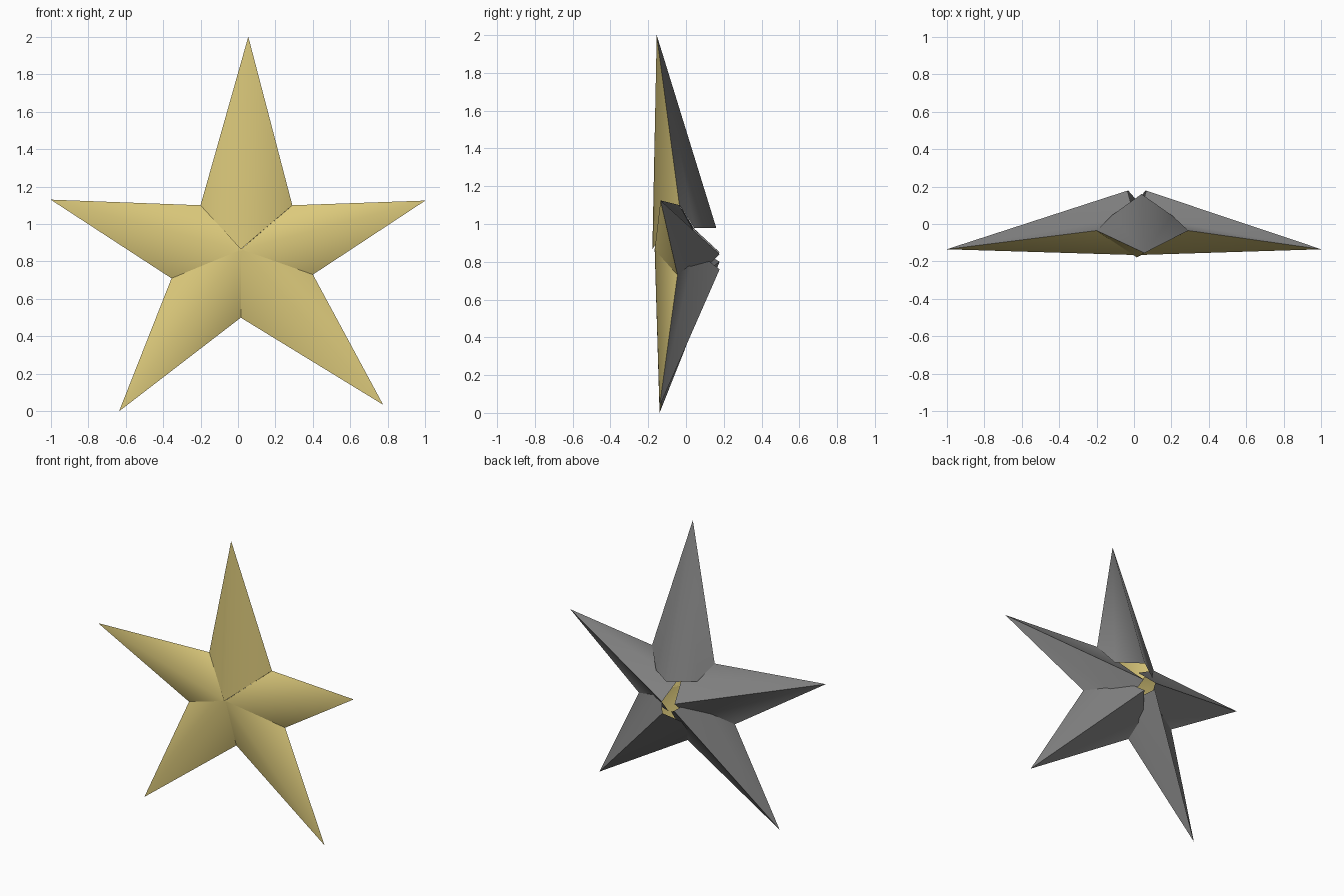
import bpy, math
from mathutils import Vector

if "Cube" in bpy.data.objects:
    bpy.data.objects.remove(bpy.data.objects["Cube"])


def material(name, rgb):
    m = bpy.data.materials.new(name)
    m.diffuse_color = (*rgb, 1)
    m.use_nodes = True
    m.node_tree.nodes["Principled BSDF"].inputs["Base Color"].default_value = m.diffuse_color
    return m


gold = material("gold", (0.72, 0.59, 0.20))
grey = material("grey", (0.22, 0.22, 0.22))

# Notches between the arms, shared by neighbours (x, y, z)
notches = [(-0.20, -0.035, 1.10), (0.29, -0.035, 1.10), (0.40, -0.045, 0.73),
           (0.015, -0.04, 0.50), (-0.355, -0.04, 0.71)]

# name, tip, front centre, back ridge end
arms = [
    ("top_arm", (0.055, -0.155, 2.0), (0.015, -0.178, 0.865), (0.04, 0.16, 0.98)),
    ("right_arm", (1.0, -0.135, 1.125), (0.01, -0.166, 0.86), (0.065, 0.178, 0.84)),
    ("lower_right_arm", (0.775, -0.14, 0.035), (0.015, -0.166, 0.87), (0.06, 0.178, 0.76)),
    ("lower_left_arm", (-0.635, -0.14, 0.0), (0.02, -0.166, 0.87), (-0.03, 0.178, 0.80)),
    ("left_arm", (-1.0, -0.135, 1.13), (0.02, -0.166, 0.86), (-0.035, 0.178, 0.85)),
]


def make_arm(name, tip, front, back, n1, n2):
    """Hollow tapering arm: gold ridge in front, rounded grey shell behind."""
    tip, front, back, n1, n2 = map(Vector, (tip, front, back, n1, n2))
    axis = tip - back
    axis.y = 0
    axis.normalize()
    side = Vector((axis.z, 0, -axis.x))
    # rounded corners of the back shell's open end
    mids = []
    for n in (n1, n2):
        m = back + side * ((n - back).dot(side) * 0.66)
        m.y = 0.045
        mids.append(m)
    verts = [tip, n1, front, n2, mids[1], back, mids[0]]
    faces = [(0, i, i % 6 + 1) for i in range(1, 7)]
    me = bpy.data.meshes.new(name)
    me.from_pydata(verts, [], faces)
    me.materials.append(gold)
    me.materials.append(grey)
    for i, p in enumerate(me.polygons):
        p.material_index = 0 if i < 2 else 1
    ob = bpy.data.objects.new(name, me)
    bpy.context.collection.objects.link(ob)
    bpy.ops.object.select_all(action='DESELECT')
    ob.select_set(True)
    bpy.context.view_layer.objects.active = ob
    bpy.ops.object.shade_smooth_by_angle(angle=math.radians(75))


for i, (name, tip, front, back) in enumerate(arms):
    make_arm(name, tip, front, back, notches[i], notches[(i + 1) % 5])
